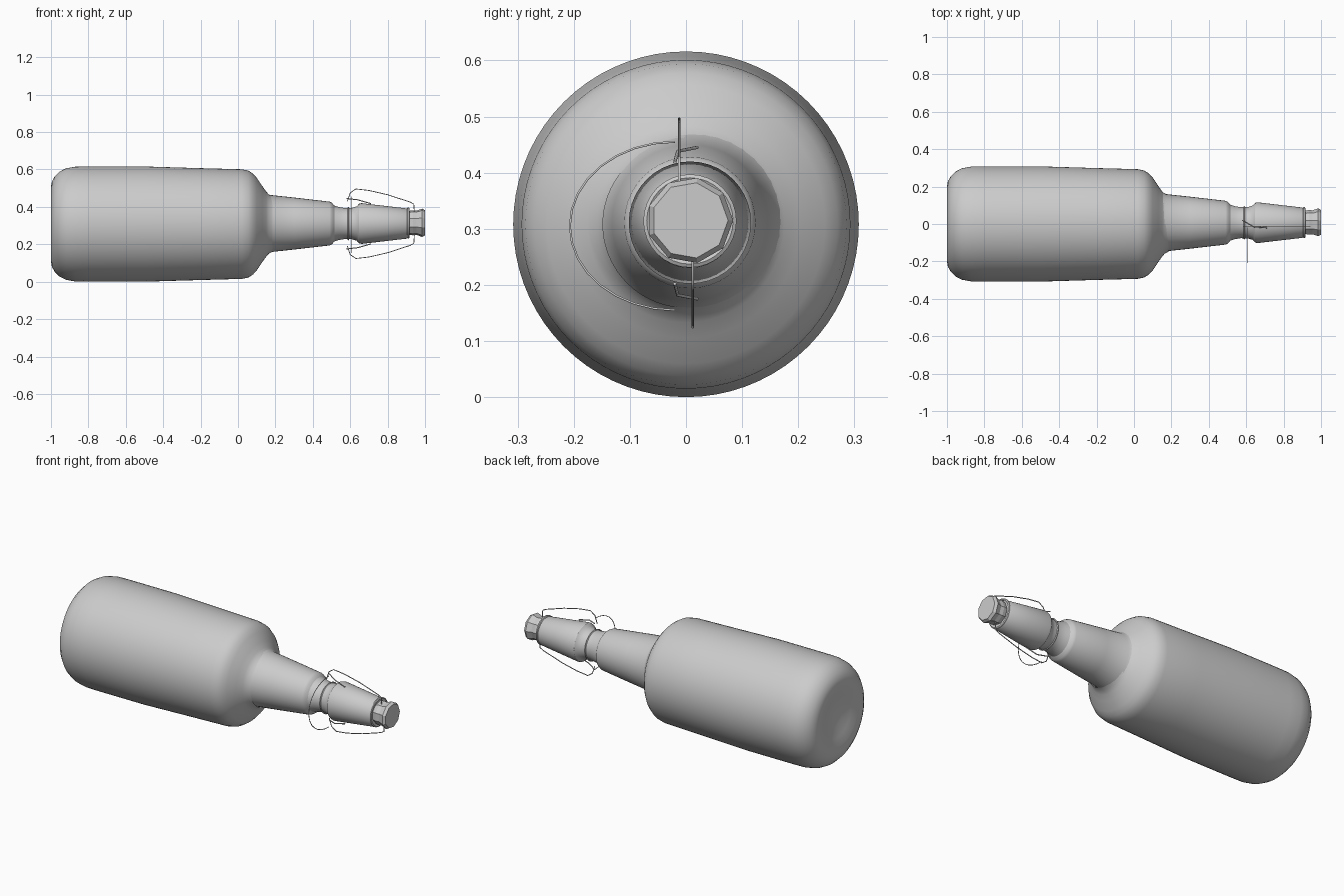
import bpy, math

if "Cube" in bpy.data.objects:
    bpy.data.objects.remove(bpy.data.objects["Cube"])

def lathe(name, profile, sides, cy, cz, smooth=True, closed=False):
    """Revolve (x, radius) points around a line parallel to x."""
    verts, rings, faces = [], [], []
    for x, r in profile:
        if r == 0:
            rings.append([len(verts)])
            verts.append((x, cy, cz))
        else:
            rings.append(list(range(len(verts), len(verts) + sides)))
            for i in range(sides):
                a = 2 * math.pi * i / sides
                verts.append((x, cy + r * math.cos(a), cz + r * math.sin(a)))
    pairs = list(zip(rings, rings[1:]))
    if closed:
        pairs.append((rings[-1], rings[0]))
    for a, b in pairs:
        for i in range(sides):
            j = (i + 1) % sides
            if len(a) == 1:
                faces.append((a[0], b[j], b[i]))
            elif len(b) == 1:
                faces.append((a[i], a[j], b[0]))
            else:
                faces.append((a[i], a[j], b[j], b[i]))
    me = bpy.data.meshes.new(name)
    me.from_pydata(verts, [], faces)
    ob = bpy.data.objects.new(name, me)
    bpy.context.collection.objects.link(ob)
    bpy.ops.object.select_all(action='DESELECT')
    bpy.context.view_layer.objects.active = ob
    ob.select_set(True)
    bpy.ops.object.mode_set(mode='EDIT')
    bpy.ops.mesh.select_all(action='SELECT')
    bpy.ops.mesh.normals_make_consistent(inside=False)
    bpy.ops.object.mode_set(mode='OBJECT')
    if smooth:
        bpy.ops.object.shade_smooth_by_angle(angle=math.radians(30))
    return ob

def wire(name, points, radius=0.0025):
    """Thin round wire through the given points."""
    cu = bpy.data.curves.new(name, 'CURVE')
    cu.dimensions = '3D'
    cu.bevel_depth = radius
    cu.bevel_resolution = 1
    cu.use_fill_caps = True
    sp = cu.splines.new('POLY')
    sp.points.add(len(points) - 1)
    for p, co in zip(sp.points, points):
        p.co = (*co, 1)
    ob = bpy.data.objects.new(name, cu)
    bpy.context.collection.objects.link(ob)

# Bottle body with dished base and rounded shoulder
lathe("bottle_body", [
    (-0.965, 0), (-0.97, 0.06), (-0.985, 0.12), (-0.998, 0.17), (-1.0, 0.20),
    (-0.995, 0.228), (-0.98, 0.255), (-0.955, 0.28), (-0.92, 0.298),
    (-0.87, 0.307), (-0.8, 0.308), (-0.5, 0.308), (-0.2, 0.299), (0.02, 0.293),
    (0.055, 0.286), (0.08, 0.27), (0.1, 0.248), (0.13, 0.203), (0.15, 0.175),
    (0.165, 0.158), (0.185, 0.148)], 72, 0, 0.308)

# Tapered neck, waist and lip
lathe("bottle_neck", [
    (0.15, 0.165), (0.17, 0.153), (0.3, 0.139), (0.49, 0.117), (0.502, 0.111),
    (0.515, 0.096), (0.54, 0.088), (0.57, 0.083), (0.61, 0.084),
    (0.635, 0.092), (0.648, 0.106), (0.66, 0.109), (0.78, 0.095),
    (0.9, 0.081), (0.912, 0.073), (0.912, 0)], 40, 0.007, 0.311)

# Seal ring under the stopper
ring = [(0.91 + 0.007 * math.cos(k * math.pi / 3),
         0.077 + 0.007 * math.sin(k * math.pi / 3)) for k in range(6)]
lathe("seal_ring", ring, 32, 0.007, 0.314, closed=True)

# Faceted stopper
lathe("stopper", [
    (0.905, 0.06), (0.918, 0.065), (0.935, 0.068), (0.955, 0.066),
    (0.985, 0.077), (1.0, 0.068), (1.0, 0)], 9, 0.007, 0.315, smooth=False)

# Bail wire arms above and below the neck
for side, tag in ((1, "upper"), (-1, "lower")):
    wire(tag + "_bail_wire", [(x, -0.012 * side, 0.31 + side * d) for x, d in (
        (0.585, 0.12), (0.60, 0.165), (0.63, 0.186), (0.70, 0.178),
        (0.80, 0.155), (0.92, 0.116), (0.94, 0.105), (0.943, 0.06))])
    wire(tag + "_hinge_wire", [(x, y, 0.31 + side * d) for x, y, d in (
        (0.58, 0.02, 0.135), (0.64, -0.015, 0.128), (0.71, -0.02, 0.108))], 0.003)

# Lever loop standing out from the front of the neck
loop = []
for k in range(17):
    a = math.radians(-90 + 180 * k / 16)
    loop.append((0.605, -0.02 - 0.187 * math.cos(a), 0.305 + 0.15 * math.sin(a)))
wire("lever_loop", loop, 0.002)

# Clamp wire around the waist
lathe("clamp_wire", [(0.59 + 0.004 * math.cos(k * math.pi / 2),
                      0.086 + 0.004 * math.sin(k * math.pi / 2)) for k in range(4)],
      32, 0.007, 0.311, closed=True)
